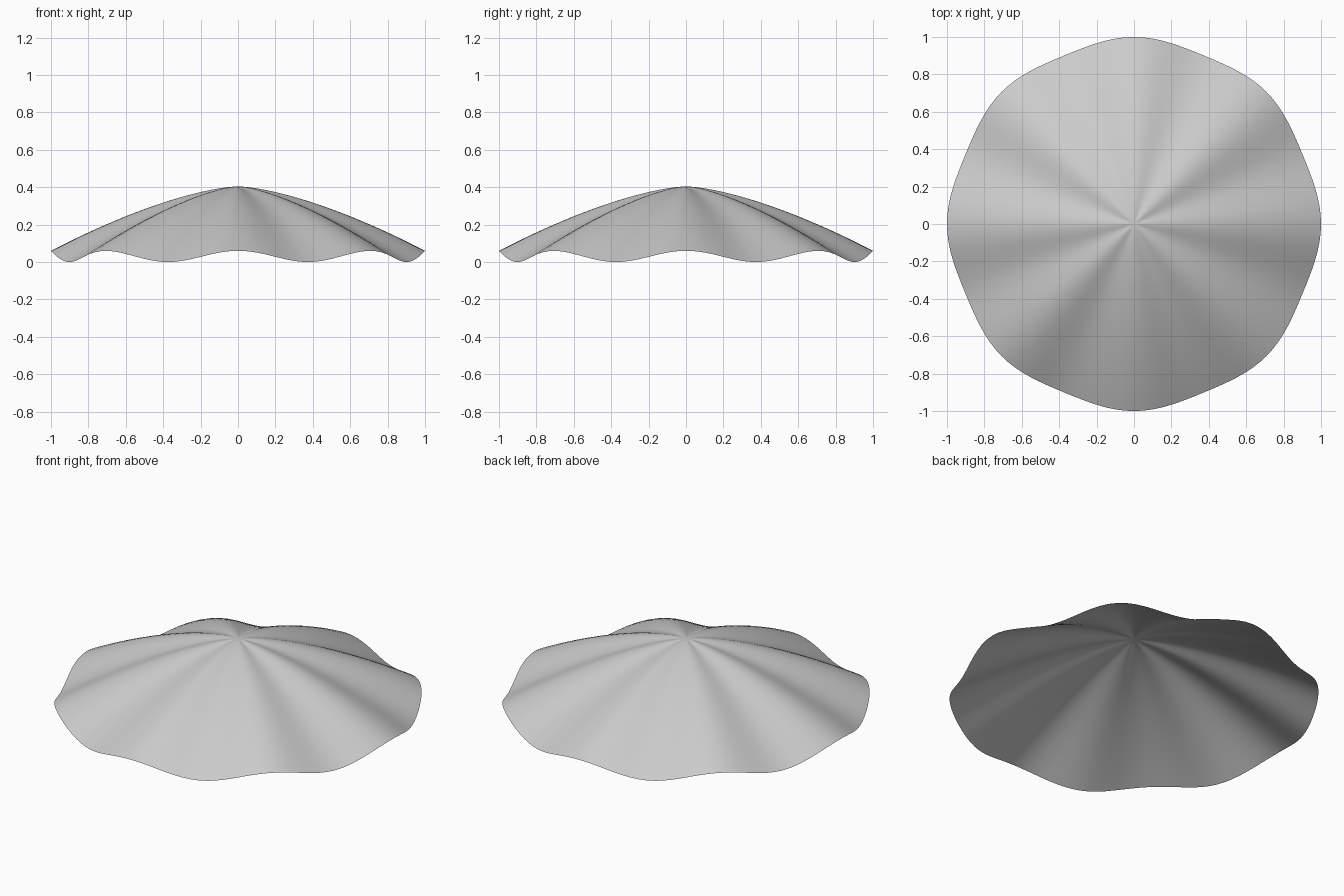
import bpy, bmesh, math

cube = bpy.data.objects.get("Cube")
if cube:
    bpy.data.objects.remove(cube, do_unlink=True)

SEGMENTS, RINGS, FOLDS = 128, 20, 8
APEX, RIM, WAVE = 0.405, 0.03, 0.03


def canopy_point(t, angle):
    """Point on the draped sheet; t runs from apex to rim."""
    fold = math.cos(FOLDS * angle)
    r = t * (0.9875 + 0.0125 * fold)
    # folds fan out evenly from the apex
    z = APEX - (APEX - RIM - WAVE) * t ** 1.5 + WAVE * t * (fold - 1)
    return r * math.cos(angle), r * math.sin(angle), z


# Plain grey cloth
cloth = bpy.data.materials.new("light_grey_cloth")
cloth.use_nodes = True
grey = (0.6, 0.6, 0.6, 1)
cloth.diffuse_color = grey
cloth.node_tree.nodes["Principled BSDF"].inputs["Base Color"].default_value = grey

# Scalloped canopy sheet: a fan at the apex, then rings of quads
bm = bmesh.new()
apex = bm.verts.new((0, 0, APEX))
rings = [[bm.verts.new(canopy_point(i / RINGS, math.tau * j / SEGMENTS))
          for j in range(SEGMENTS)] for i in range(1, RINGS + 1)]
for j in range(SEGMENTS):
    k = (j + 1) % SEGMENTS
    bm.faces.new((apex, rings[0][j], rings[0][k]))
    for inner, outer in zip(rings, rings[1:]):
        bm.faces.new((inner[j], outer[j], outer[k], inner[k]))
for face in bm.faces:
    face.smooth = True

mesh = bpy.data.meshes.new("canopy")
bm.to_mesh(mesh)
bm.free()
mesh.materials.append(cloth)
canopy = bpy.data.objects.new("canopy", mesh)
bpy.context.collection.objects.link(canopy)
